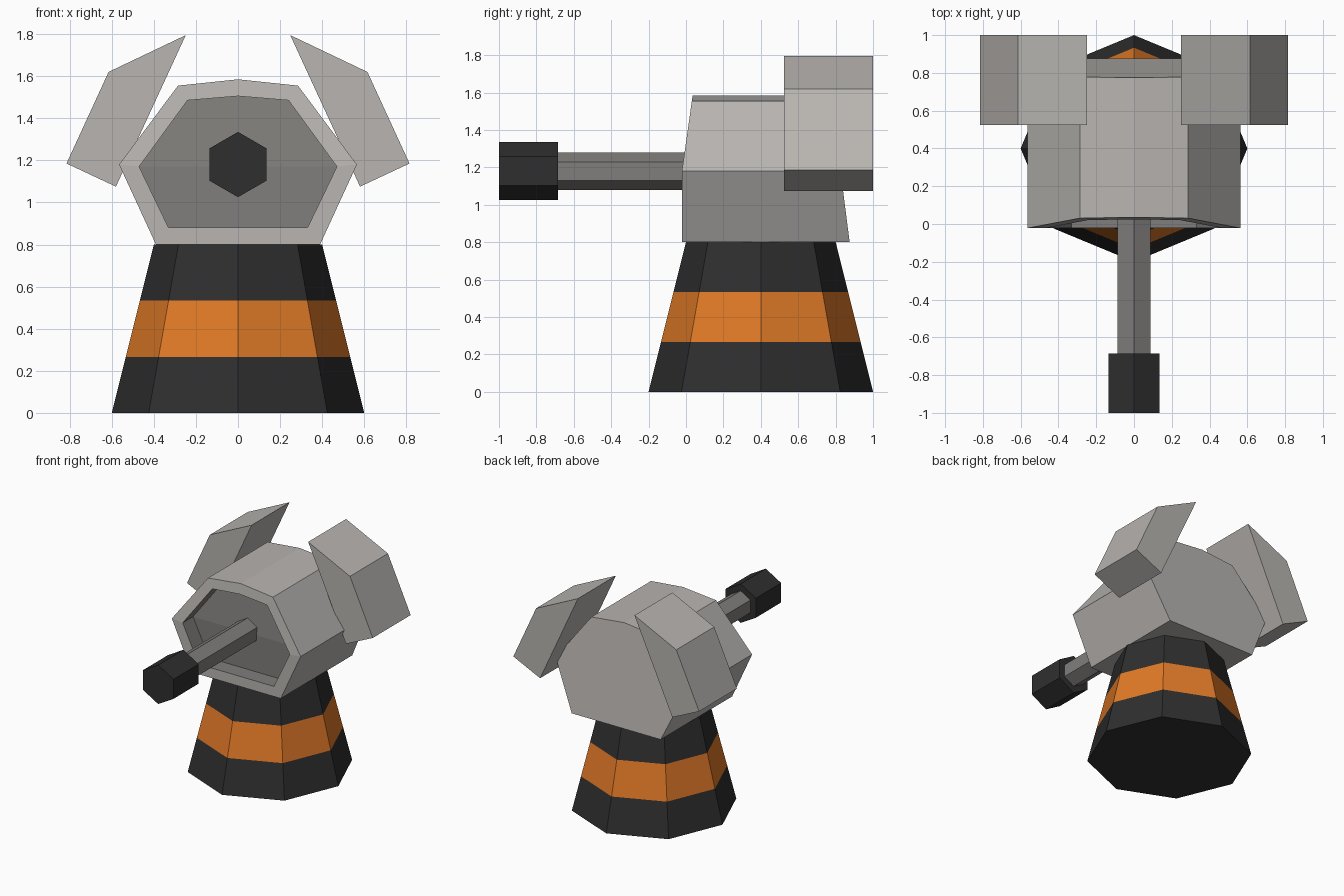
import bpy, bmesh
from math import sin, cos, pi

cube = bpy.data.objects.get("Cube")
if cube:
    bpy.data.objects.remove(cube, do_unlink=True)


def material(name, rgb):
    m = bpy.data.materials.new(name)
    m.use_nodes = True
    m.diffuse_color = (*rgb, 1)
    bsdf = next(n for n in m.node_tree.nodes if n.type == 'BSDF_PRINCIPLED')
    bsdf.inputs["Base Color"].default_value = (*rgb, 1)
    return m


LIGHT = material("light grey", (0.48, 0.46, 0.44))
MID = material("mid grey", (0.22, 0.21, 0.20))
BLACK = material("charcoal", (0.028, 0.028, 0.028))
ORANGE = material("orange", (0.74, 0.19, 0.02))


def loft(name, rings, mats, paint=None, split_last=False):
    """Skin a list of equal-length point rings and cap both ends."""
    bm = bmesh.new()
    rows = [[bm.verts.new(p) for p in ring] for ring in rings]
    n = len(rows[0])
    for a, b in zip(rows, rows[1:]):
        for i in range(n):
            j = (i + 1) % n
            bm.faces.new((a[i], a[j], b[j], b[i]))
    bm.faces.new(rows[0])
    end = rows[-1]
    if split_last:  # bent cap: lower quad and upper part
        bm.faces.new((end[0], end[1], end[2], end[-1]))
        bm.faces.new(end[2:])
    else:
        bm.faces.new(end)
    bmesh.ops.recalc_face_normals(bm, faces=bm.faces)
    if paint:
        for f in bm.faces:
            f.material_index = paint(f)
    mesh = bpy.data.meshes.new(name)
    bm.to_mesh(mesh)
    bm.free()
    for m in mats:
        mesh.materials.append(m)
    obj = bpy.data.objects.new(name, mesh)
    bpy.context.collection.objects.link(obj)
    return obj


# Striped eight-sided pedestal
def octagon(z):
    r = 0.6 - 0.25 * z
    return [(r * cos(k * pi / 4), 0.4 + r * sin(k * pi / 4), z) for k in range(8)]


loft("pedestal", [octagon(0.8 * k / 3) for k in range(4)], [BLACK, ORANGE],
     lambda f: int(0.3 < f.calc_center_median().z < 0.5))


# Head: seven-sided shell with a recessed front
def outline(half):
    return half + [(-x, z) for x, z in reversed(half) if x > 0]


def front_y(z):
    return -0.022 + max(0, z - 1.18) * 0.142


def back_y(z):
    return 0.875 - 0.128 * (z - 0.8)


outer = outline([(0.39, 0.8), (0.565, 1.18), (0.285, 1.555), (0, 1.585)])
inner = outline([(0.33, 0.88), (0.47, 1.17), (0.24, 1.485), (0, 1.505)])
# start each ring at the lower left so the bottom edge comes first
outer = outer[-1:] + outer[:-1]
inner = inner[-1:] + inner[:-1]
head_rings = [
    [(x, back_y(z), z) for x, z in outer],
    [(x, front_y(z), z) for x, z in outer],
    [(x, front_y(z), z) for x, z in inner],
    [(x, front_y(z) + 0.13, z) for x, z in inner],
]


def in_recess(f):
    return int(all(abs(v.co.x) < 0.48 and 0.85 < v.co.z < 1.52 for v in f.verts))


loft("head", head_rings, [LIGHT, MID], in_recess, split_last=True)


# Hexagonal barrel and muzzle
def hex_rod(name, r, y0, y1, mat):
    ring = [(r * sin(k * pi / 3), 1.18 + r * cos(k * pi / 3)) for k in range(6)]
    loft(name, [[(x, y, z) for x, z in ring] for y in (y0, y1)], [mat])


hex_rod("barrel", 0.1, -0.7, 0.13, MID)
hex_rod("muzzle", 0.155, -1.0, -0.685, BLACK)

# Side pods on the shoulders
pod = [(0.248, 1.795), (0.615, 1.62), (0.815, 1.185), (0.58, 1.075)]
for name, s in (("left_pod", 1), ("right_pod", -1)):
    loft(name, [[(s * x, y, z) for x, z in pod] for y in (0.525, 1.0)], [LIGHT])
